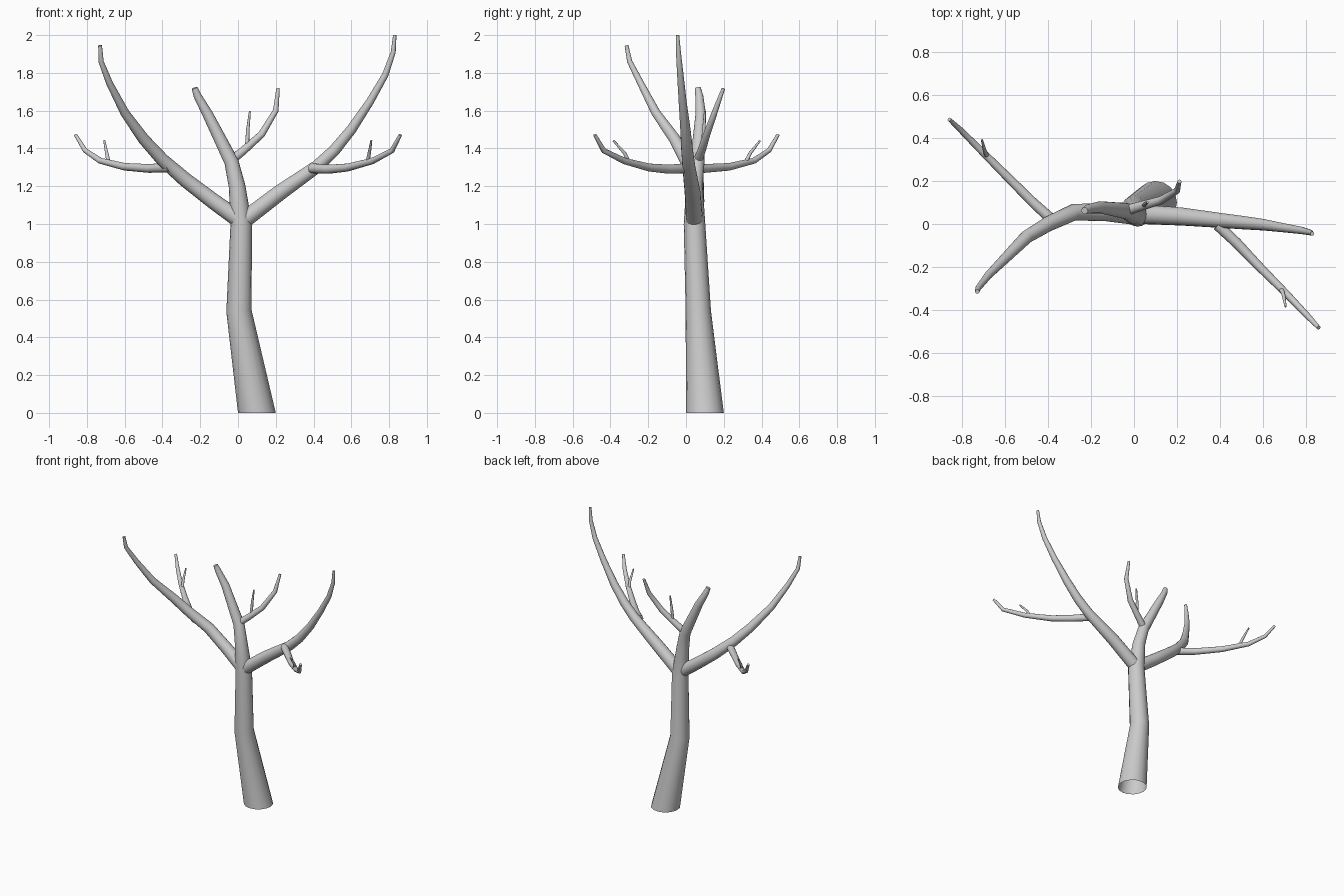
import bpy, bmesh, math
from mathutils import Vector

SIDES = 16


def tube(name, points, start_dir=None):
    """Open tapered tube; each point is (x, y, z, radius)."""
    bm = bmesh.new()
    pts = [Vector(p[:3]) for p in points]
    rings = []
    for i, p in enumerate(pts):
        a = (p - pts[i - 1]).normalized() if i else Vector()
        b = (pts[i + 1] - p).normalized() if i < len(pts) - 1 else Vector()
        n = (a + b).normalized()
        if i == 0 and start_dir:
            n = Vector(start_dir)
        q = Vector((0, 0, 1)).rotation_difference(n)
        r = points[i][3]
        rings.append([bm.verts.new(p + q @ Vector((r * math.cos(t), r * math.sin(t), 0)))
                      for t in (2 * math.pi * k / SIDES for k in range(SIDES))])
    for lo, hi in zip(rings, rings[1:]):
        # line up ring seams before bridging
        c0 = sum((v.co for v in lo), Vector()) / SIDES
        c1 = sum((v.co for v in hi), Vector()) / SIDES
        s = min(range(SIDES), key=lambda j: sum(
            ((lo[k].co - c0).normalized() - (hi[(k + j) % SIDES].co - c1).normalized()).length_squared
            for k in range(SIDES)))
        for k in range(SIDES):
            m = (k + 1) % SIDES
            bm.faces.new((lo[k], lo[m], hi[(m + s) % SIDES], hi[(k + s) % SIDES]))
    if name != "trunk":
        bm.faces.new(rings[0][::-1])
    bm.faces.new(rings[-1])
    me = bpy.data.meshes.new(name)
    bm.to_mesh(me)
    bm.free()
    ob = bpy.data.objects.new(name, me)
    bpy.context.collection.objects.link(ob)
    bpy.ops.object.select_all(action='DESELECT')
    ob.select_set(True)
    bpy.context.view_layer.objects.active = ob
    bpy.ops.object.shade_smooth_by_angle(angle=math.radians(40))


# trunk, leaning into its own top
tube("trunk", [(.10, .10, 0, .10), (.005, .065, .54, .067), (.017, .045, 1.0, .057),
               (-.005, .045, 1.2, .044), (-.035, .06, 1.33, .038), (-.16, .078, 1.58, .028),
               (-.215, .07, 1.68, .021), (-.23, .062, 1.72, .016)], (0, 0, 1))

# main limbs
tube("right_limb", [(.03, .045, 1.02, .045), (.22, .035, 1.165, .042), (.42, .015, 1.305, .034),
                    (.51, .006, 1.39, .031), (.6, -.003, 1.50, .027), (.70, -.018, 1.65, .021),
                    (.78, -.03, 1.79, .017), (.822, -.04, 1.91, .013), (.83, -.045, 2.0, .009)])
tube("left_limb", [(.01, .04, 1.02, .045), (-.13, .055, 1.12, .042), (-.28, .055, 1.235, .039),
                   (-.40, .0, 1.34, .035), (-.50, -.06, 1.45, .031), (-.60, -.16, 1.59, .024),
                   (-.68, -.24, 1.745, .018), (-.725, -.298, 1.86, .014), (-.73, -.315, 1.945, .010)])

# side branches
tube("left_branch", [(-.36, .0, 1.30, .026), (-.47, .10, 1.294, .023), (-.60, .23, 1.303, .020),
                     (-.73, .36, 1.335, .016), (-.81, .44, 1.39, .013), (-.86, .487, 1.472, .009)])
tube("right_branch", [(.39, -.005, 1.295, .026), (.48, -.09, 1.29, .024), (.58, -.195, 1.299, .021),
                      (.71, -.325, 1.333, .017), (.815, -.435, 1.388, .014), (.86, -.483, 1.472, .009)])
tube("centre_branch", [(-.05, .058, 1.325, .025), (.03, .083, 1.39, .022), (.125, .11, 1.475, .019),
                       (.20, .155, 1.60, .015), (.212, .198, 1.718, .009)])

# twigs
tube("left_twig", [(-.685, .315, 1.325, .011), (-.695, .34, 1.375, .009), (-.708, .392, 1.442, .005)])
tube("right_twig", [(.685, -.302, 1.325, .011), (.695, -.325, 1.375, .009), (.706, -.385, 1.442, .005)])
tube("centre_twig", [(.048, .088, 1.41, .011), (.052, .095, 1.50, .009), (.063, .10, 1.597, .005)])
